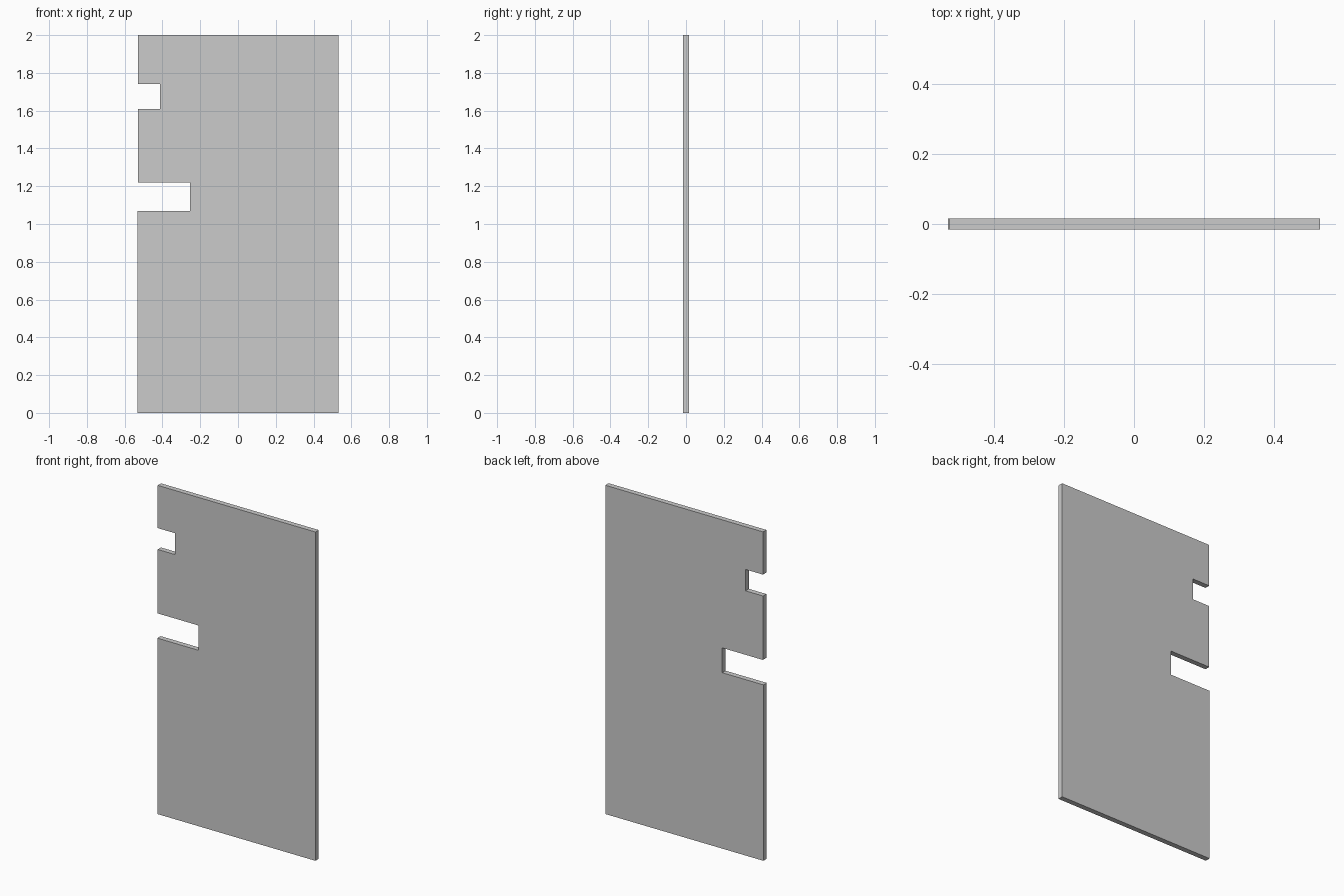
import bpy, bmesh

if "Cube" in bpy.data.objects:
    bpy.data.objects.remove(bpy.data.objects["Cube"])

HALF_W, HALF_T, HEIGHT = 0.532, 0.016, 2.0
UPPER_LEFT = -0.529  # edge above the lower notch is set in slightly

# Panel outline in x, z, with two notches on the left edge
profile = [
    (-HALF_W, 0), (HALF_W, 0), (HALF_W, HEIGHT), (UPPER_LEFT, HEIGHT),
    (UPPER_LEFT, 1.74), (-0.412, 1.74), (-0.412, 1.61), (UPPER_LEFT, 1.61),
    (UPPER_LEFT, 1.221), (-0.255, 1.221), (-0.255, 1.07), (-HALF_W, 1.07),
]

# Extrude the outline front to back
bm = bmesh.new()
front = bm.faces.new([bm.verts.new((x, -HALF_T, z)) for x, z in profile])
result = bmesh.ops.extrude_face_region(bm, geom=[front], use_keep_orig=True)
back_verts = [g for g in result["geom"] if isinstance(g, bmesh.types.BMVert)]
bmesh.ops.translate(bm, verts=back_verts, vec=(0, 2 * HALF_T, 0))
bmesh.ops.recalc_face_normals(bm, faces=bm.faces)

mesh = bpy.data.meshes.new("notched_panel")
bm.to_mesh(mesh)
bm.free()
panel = bpy.data.objects.new("notched_panel", mesh)
bpy.context.collection.objects.link(panel)
